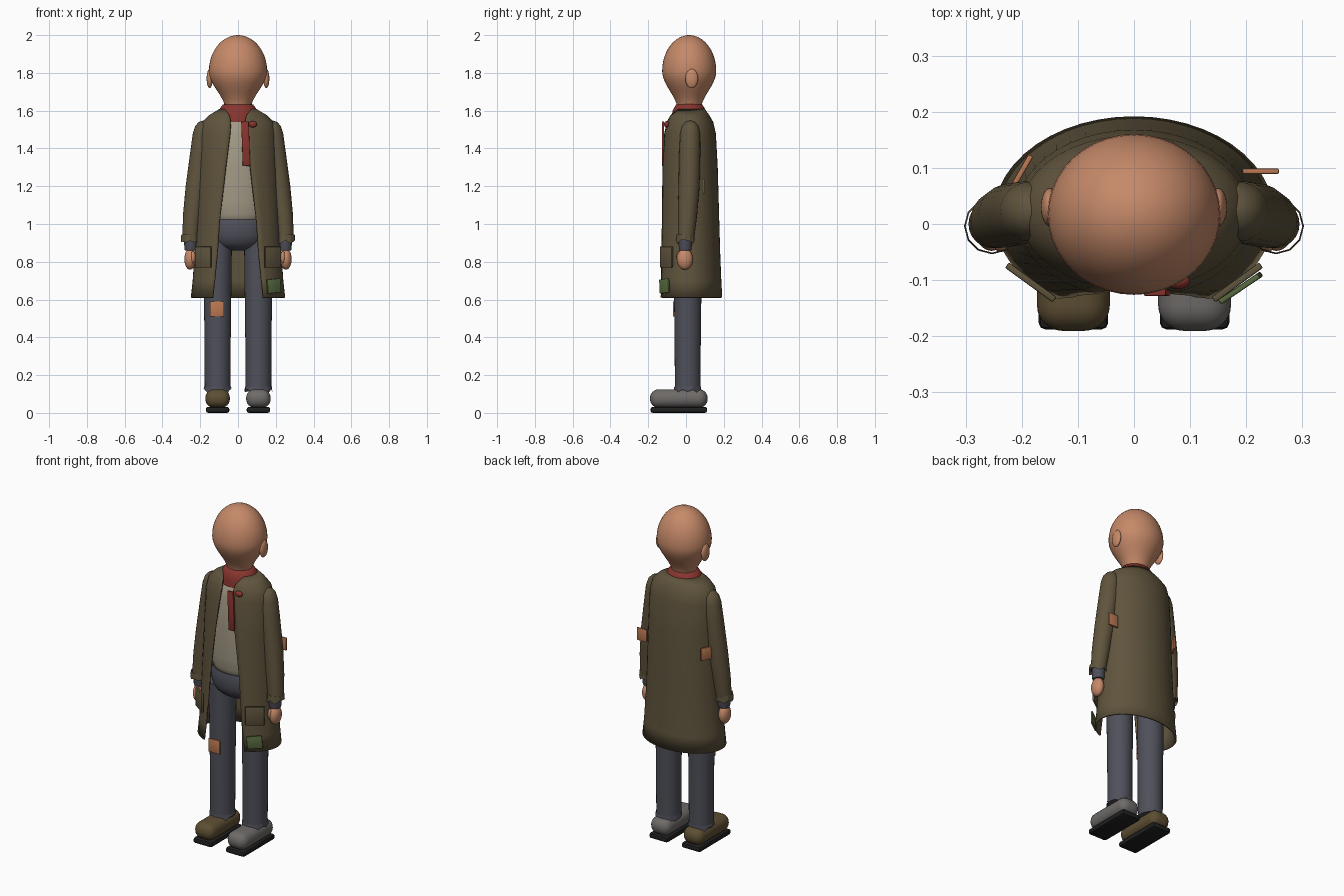
import bpy, bmesh, math, random
from mathutils import Matrix, Vector

random.seed(4)
if "Cube" in bpy.data.objects:
    bpy.data.objects.remove(bpy.data.objects["Cube"], do_unlink=True)


def material(name, *rgb):
    m = bpy.data.materials.new(name)
    m.use_nodes = True
    m.diffuse_color = (*rgb, 1)
    m.node_tree.nodes["Principled BSDF"].inputs["Base Color"].default_value = (*rgb, 1)
    return m


SKIN = material("skin", .56, .25, .14)
COAT = material("coat brown", .115, .088, .046)
SHIRT = material("shirt beige", .36, .32, .235)
RED = material("scarf red", .25, .035, .028)
TROUSER = material("trouser blue grey", .078, .08, .102)
GREY = material("shoe grey", .155, .145, .138)
BROWN = material("shoe brown", .11, .077, .033)
SOLE = material("sole black", .014, .014, .015)
GREEN = material("green patch", .1, .15, .05)
ORANGE = material("orange patch", .5, .19, .085)


def finish(name, bm, mat, angle=40):
    bmesh.ops.recalc_face_normals(bm, faces=bm.faces)
    mesh = bpy.data.meshes.new(name)
    bm.to_mesh(mesh)
    bm.free()
    mesh.materials.append(mat)
    ob = bpy.data.objects.new(name, mesh)
    bpy.context.collection.objects.link(ob)
    bpy.ops.object.select_all(action="DESELECT")
    ob.select_set(True)
    bpy.context.view_layer.objects.active = ob
    bpy.ops.object.shade_smooth_by_angle(angle=math.radians(angle))
    return ob


def loft(name, mat, rows, x=0, y=0, squash=1, sides=32, ragged=0, caps=True, angle=50):
    """Stack horizontal rings given as (z, radius) plus optional x and y shifts."""
    bm = bmesh.new()
    rings = []
    for i, (z, r, *shift) in enumerate(rows):
        dx, dy = shift or (0, 0)
        ring = []
        for k in range(sides):
            t = math.tau * k / sides
            drop = random.uniform(-ragged, ragged) if i == 0 else 0
            ring.append(bm.verts.new((x + dx + r * math.sin(t),
                                      y + dy - r * squash * math.cos(t), z + drop)))
        rings.append(ring)
    for a, b in zip(rings, rings[1:]):
        for k in range(sides):
            n = (k + 1) % sides
            bm.faces.new((a[k], a[n], b[n], b[k]))
    if caps:
        bm.faces.new(rings[0])
        bm.faces.new(rings[-1])
    return finish(name, bm, mat, angle)


def ball(name, mat, centre, radii):
    bm = bmesh.new()
    bmesh.ops.create_uvsphere(bm, u_segments=24, v_segments=14, radius=1,
                              matrix=Matrix.Translation(centre) @ Matrix.Diagonal((*radii, 1)))
    return finish(name, bm, mat, 60)


def box(name, mat, centre, size, turn=0, tilt=0, bevel=.003, segments=2):
    bm = bmesh.new()
    bmesh.ops.create_cube(bm, size=1, matrix=Matrix.Diagonal((*size, 1)))
    bmesh.ops.bevel(bm, geom=bm.edges[:], offset=bevel, segments=segments,
                    profile=.5, affect="EDGES")
    bm.transform(Matrix.Translation(centre) @ Matrix.Rotation(math.radians(turn), 4, "Z")
                 @ Matrix.Rotation(math.radians(tilt), 4, "Y"))
    return finish(name, bm, mat)


def egg(z):
    """Head radius at a height, tapering into the neck."""
    if z > 1.81:
        return .154 * math.sqrt(max(0, 1 - ((z - 1.81) / .19) ** 2))
    return .066 + .088 * (.5 + .5 * math.cos(math.pi * min(1, (1.81 - z) / .21)))


# Head and ears
heights = [1.56] + [1.6 + .021 * k for k in range(11)]
heights += [1.81 + .19 * math.sin(math.radians(a)) for a in range(9, 89, 9)] + [1.9998]
loft("head", SKIN, [(z, egg(z)) for z in heights], y=.017, squash=.93, sides=40)

# Shirt and hips
loft("shirt", SHIRT, [(1, .12), (1.015, .148), (1.05, .162), (1.12, .17), (1.3, .165),
                      (1.48, .15), (1.54, .12), (1.58, .07)], y=.015, squash=.72)
loft("hips", TROUSER, [(.86, .05), (.875, .11), (.9, .145), (.94, .165), (1, .167),
                       (1.025, .158)], y=.015, squash=.73)

# Scarf with a knot and a hanging end
loft("scarf", RED, [(1.54, .112), (1.575, .108), (1.605, .1), (1.632, .081), (1.636, .065)],
     y=.017, squash=.86)
ball("scarf_knot", RED, (.078, -.102, 1.528), (.022, .014, .017))
box("scarf_end", RED, (.041, -.122, 1.425), (.04, .012, .235), tilt=-2)

# Open coat: height, half width, half depth, y centre, half opening
coat_rows = [(.61, .25, .177, .015, .135), (.7, .24, .172, .015, .125),
             (.85, .23, .166, .015, .11), (1.02, .222, .16, .016, .098),
             (1.3, .212, .15, .018, .065), (1.48, .204, .138, .02, .042),
             (1.54, .19, .124, .02, .038), (1.575, .155, .106, .018, .045),
             (1.608, .1, .084, .017, .07)]
bm = bmesh.new()
columns = 40
grid = []
for z, rx, ry, cy, opening in coat_rows:
    start = math.asin(opening / rx)
    angles = [start + (math.tau - 2 * start) * k / columns for k in range(columns + 1)]
    grid.append([bm.verts.new((rx * math.sin(t), cy - ry * math.cos(t), z)) for t in angles])
for a, b in zip(grid, grid[1:]):
    for k in range(columns):
        bm.faces.new((a[k], a[k + 1], b[k + 1], b[k]))
coat = finish("coat", bm, COAT, 50)
# Keep the outer side facing away from the body before thickening
if sum(f.normal.dot(Vector((f.center.x, f.center.y, 0))) for f in coat.data.polygons) < 0:
    coat.data.flip_normals()
shell = coat.modifiers.new("cloth thickness", "SOLIDIFY")
shell.thickness = .009
shell.offset = -1

# Limbs, repeated for both sides
for side, s, shoe_mat in (("left", 1, GREY), ("right", -1, BROWN)):
    ball(side + "_ear", SKIN, (s * .15, .03, 1.77), (.016, .034, .051))
    loft(side + "_sleeve", COAT,
         [(.92, .043, s * .252, 0), (1.05, .051, s * .24, .008), (1.2, .056, s * .221, .016),
          (1.38, .056, s * .197, .02), (1.48, .053, s * .186, .022),
          (1.52, .043, s * .183, .022), (1.54, .026, s * .181, .022),
          (1.547, .006, s * .18, .022)], sides=24)
    loft(side + "_cuff", COAT, [(.905, .05), (.945, .047)], x=s * .253, y=-.004,
         sides=12, ragged=.01, caps=False, angle=20)
    loft(side + "_undersleeve", TROUSER, [(.86, .031), (.87, .034), (.93, .036)],
         x=s * .25, y=-.004, sides=20)
    ball(side + "_hand", SKIN, (s * .254, -.006, .814), (.03, .042, .056))
    ball(side + "_thumb", SKIN, (s * .238, -.036, .825), (.012, .014, .032))

    loft(side + "_trouser_leg", TROUSER, [(.12, .068), (.35, .069), (.6, .072), (.92, .076)],
         x=s * .108, y=.009)
    loft(side + "_torn_hem", TROUSER, [(.115, .074), (.14, .0705)], x=s * .108, y=.009,
         sides=16, ragged=.015, caps=False, angle=20)
    box(side + "_shoe", shoe_mat, (s * .108, -.038, .076), (.13, .305, .098),
        bevel=.046, segments=6)
    box(side + "_sole", SOLE, (s * .108, -.038, .016), (.124, .3, .032), bevel=.012)

    box(side + "_pocket", COAT, (s * .184, -.104, .825), (.105, .012, .11), turn=s * 36)

# Sewn patches
box("coat_patch", GREEN, (.19, -.114, .672), (.085, .01, .075), turn=34, tilt=-5)
box("knee_patch", ORANGE, (-.111, -.065, .55), (.074, .01, .08))
box("left_elbow_patch", ORANGE, (.226, .094, 1.2), (.065, .01, .075))
box("right_elbow_patch", ORANGE, (-.2, .094, 1.2), (.065, .01, .075), turn=60)
